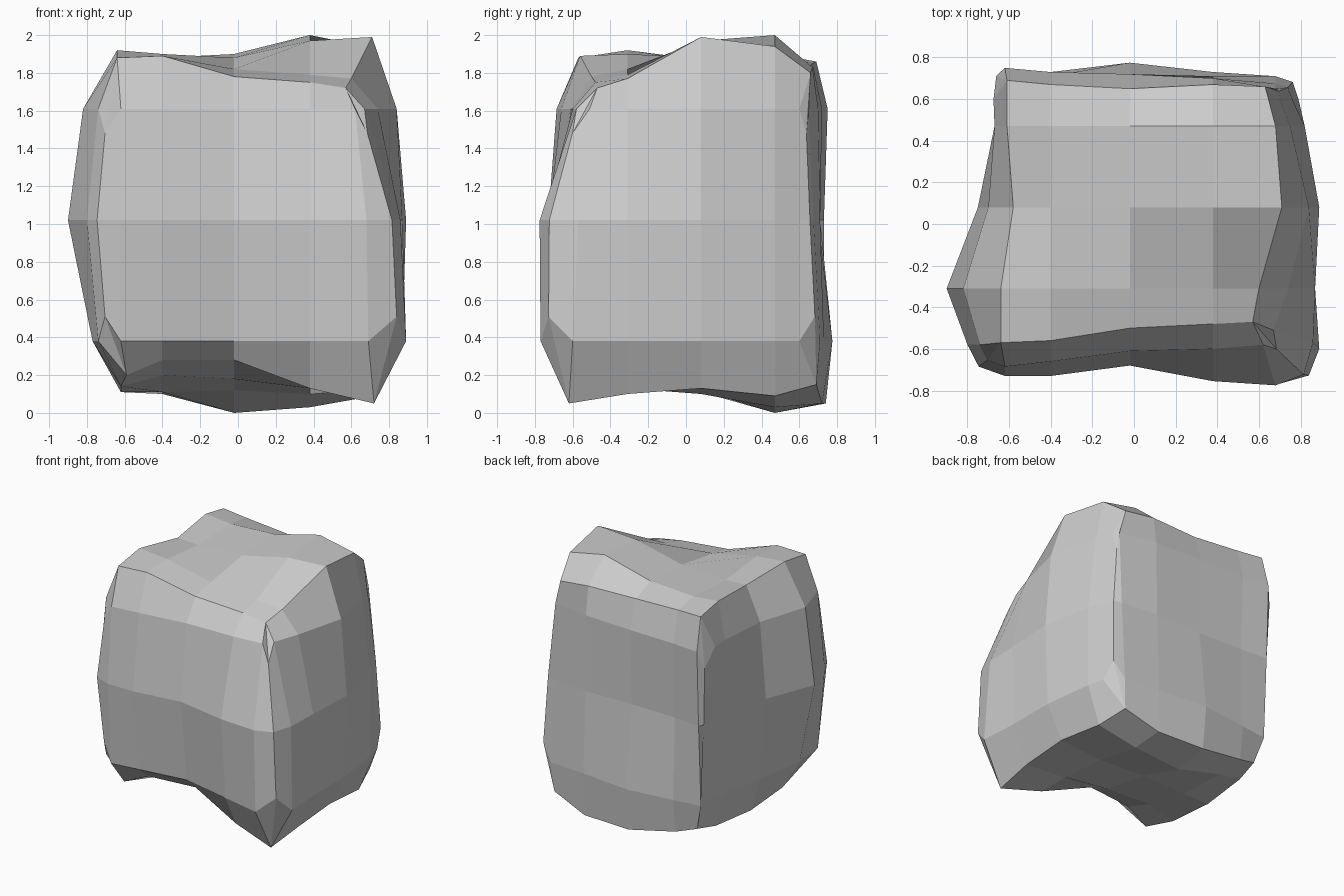
import bpy, bmesh

if "Cube" in bpy.data.objects:
    bpy.data.objects.remove(bpy.data.objects["Cube"])

XS = [-.62, -.40, -.02, .38, .68]      # stations across the front and back
YS = [-.58, -.31, .08, .47, .60]       # stations along the left and right

# Wall bulge at three heights: low, middle, high
LEVELS = [.38, 1.02, 1.61]
PULL = [.13, 0, -.13]                  # corner points sit nearer mid height
FRONT = [[-.69, -.66, -.61, -.70, -.77],
         [-.73, -.73, -.68, -.755, -.775],
         [-.685, -.66, -.61, -.60, -.58]]
BACK = [[.70, .73, .775, .73, .71],
        [.73, .71, .70, .71, .675],
        [.75, .73, .72, .70, .65]]
LEFT = [[-.74, -.77, -.70, -.64, -.60],
        [-.80, -.90, -.75, -.67, -.65],
        [-.74, -.82, -.70, -.67, -.675]]
RIGHT = [[.89, .87, .87, .82, .79],
         [.86, .87, .89, .82, .76],
         [.67, .74, .84, .75, .70]]
# Where the front and right walls stop at the front right corner
FRONT_END = [.69, .68, .62]
RIGHT_START = [-.60, -.57, -.51]

# Cap heights, rows run front to back, columns left to right
TOP = [[1.88, 1.89, 1.78, 1.75, 1.72],
       [1.92, 1.90, 1.82, 1.79, 1.77],
       [1.87, 1.86, 1.88, 1.97, 1.99],
       [1.90, 1.88, 1.90, 2.00, 1.94],
       [1.86, 1.85, 1.83, 1.83, 1.80]]
BOTTOM = [[.20, .28, .28, .13, .05],
          [.14, .20, .18, .13, .10],
          [.11, .11, .12, .10, .13],
          [.13, .10, .00, .03, .09],
          [.17, .12, .05, .05, .15]]

bm = bmesh.new()


def corner(a, b, box_xy, k, w=.5):
    """Soft corner point between the ends of two walls."""
    m = [(p + q) / 2 for p, q in zip(a, b)]
    return (m[0] * (1 - w) + box_xy[0] * w, m[1] * (1 - w) + box_xy[1] * w,
            LEVELS[k] + PULL[k])


def wall_ring(k):
    z = LEVELS[k]
    f = [(x, y, z) for x, y in zip(XS[:4] + [FRONT_END[k]], FRONT[k])]
    r = [(x, y, z) for x, y in zip(RIGHT[k], [RIGHT_START[k]] + YS[1:])]
    b = [(x, y, z) for x, y in zip(XS, BACK[k])][::-1]
    l = [(x, y, z) for x, y in zip(LEFT[k], YS)][::-1]
    pts = (f + [corner(f[-1], r[0], (r[0][0], f[-1][1]), k, [.5, .5, 1.6][k])]
           + r + [corner(r[-1], b[0], (r[-1][0], b[0][1]), k)]
           + b + [corner(b[-1], l[0], (l[0][0], b[-1][1]), k)]
           + l + [corner(l[-1], f[0], (l[-1][0], f[0][1]), k, .4)])
    return [bm.verts.new(p) for p in pts]


def face(vs):
    vs = list(dict.fromkeys(vs))
    if len(vs) > 2:
        bm.faces.new(vs)


def cap(heights, left, right, front, back):
    """5 x 5 uneven cap; returns its rim matched to the wall rings."""
    g = []
    for j in range(5):
        row = []
        for i in range(5):
            x = left[j] if i == 0 else right[j] if i == 4 else XS[i]
            y = front[i] if j == 0 else back[i] if j == 4 else YS[j]
            row.append(bm.verts.new((x, y, heights[j][i])))
        g.append(row)
    for j in range(4):
        for i in range(4):
            face([g[j][i], g[j][i + 1], g[j + 1][i + 1], g[j + 1][i]])
    sides = [g[0], [r[4] for r in g], g[4][::-1], [r[0] for r in g][::-1]]
    return [v for s in sides for v in s + [s[-1]]]


# Caps and walls, joined from the ground up
base = cap(BOTTOM, [-.59, -.62, -.62, -.59, -.56], [.72, .74, .74, .72, .66],
           [-.57, -.54, -.50, -.57, -.62], [.66, .70, .74, .72, .69])
crown = cap(TOP, [-.64, -.64, -.58, -.61, -.61], [.57, .60, .71, .68, .63],
            [-.57, -.56, -.50, -.48, -.47], [.69, .67, .65, .67, .66])
rings = [base] + [wall_ring(k) for k in range(3)] + [crown]
n = len(base)
for lo, hi in zip(rings, rings[1:]):
    for i in range(n):
        j = (i + 1) % n
        face([lo[i], lo[j], hi[j], hi[i]])

bmesh.ops.recalc_face_normals(bm, faces=bm.faces)
mesh = bpy.data.meshes.new("stone_block")
bm.to_mesh(mesh)
bm.free()
bpy.context.collection.objects.link(bpy.data.objects.new("stone_block", mesh))
